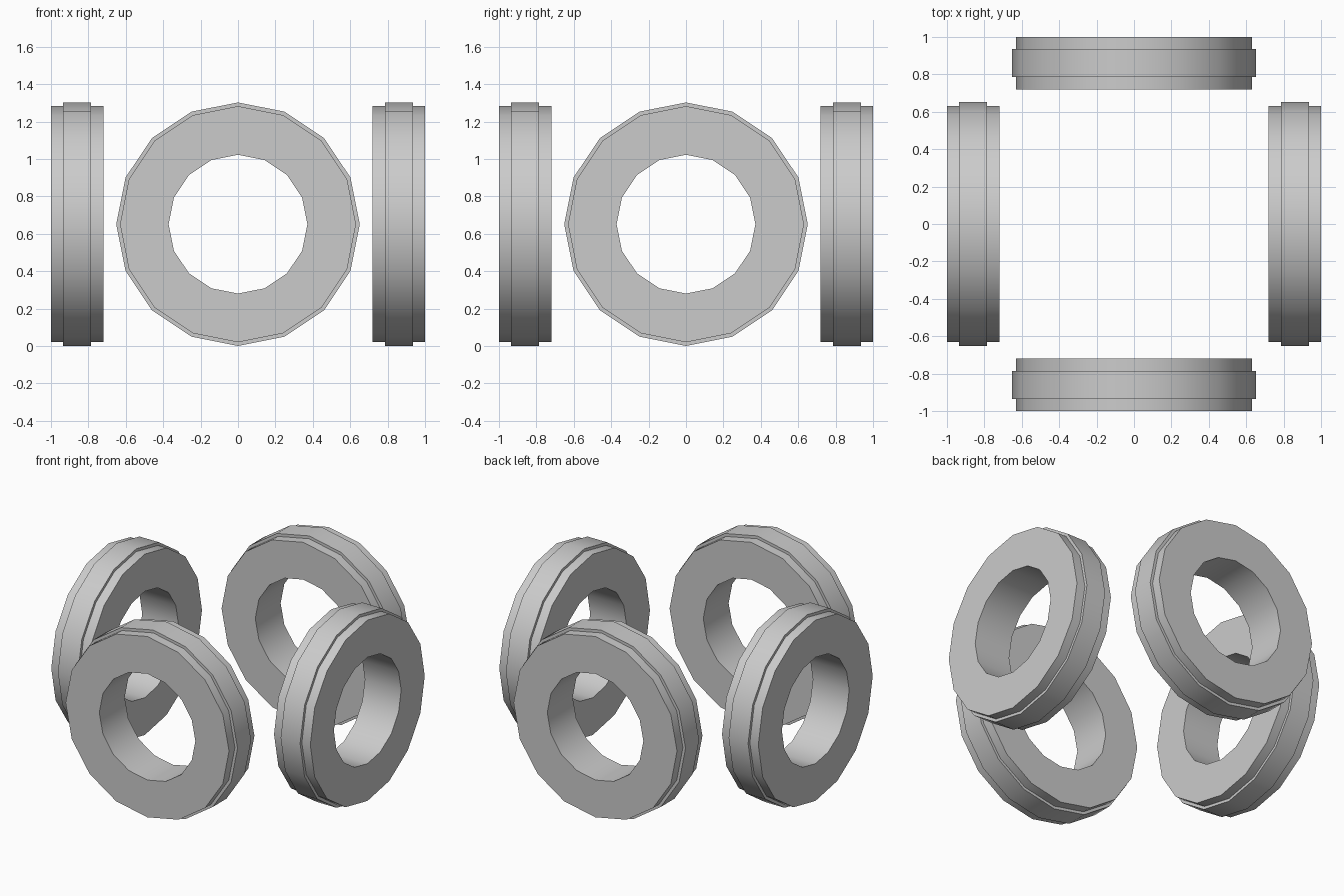
import bpy, bmesh, math
from mathutils import Matrix

if "Cube" in bpy.data.objects:
    bpy.data.objects.remove(bpy.data.objects["Cube"])

SIDES = 16
R_IN, R_OUT, R_BAND = 0.371, 0.631, 0.651
HALF_W, HALF_BAND = 0.14, 0.075
OFFSET = 0.86

grey = bpy.data.materials.new("plain grey")
grey.diffuse_color = (0.6, 0.6, 0.6, 1)
grey.use_nodes = True
grey.node_tree.nodes["Principled BSDF"].inputs["Base Color"].default_value = grey.diffuse_color

# Cross-section of a ring: (radius, position along the axle)
PROFILE = [(R_IN, -HALF_W), (R_OUT, -HALF_W), (R_OUT, -HALF_BAND), (R_BAND, -HALF_BAND),
           (R_BAND, HALF_BAND), (R_OUT, HALF_BAND), (R_OUT, HALF_W), (R_IN, HALF_W)]


def ring(name, turn):
    """Lathe the closed profile around the y axis, then place it by turning about z."""
    bm = bmesh.new()
    loops = []
    for i in range(SIDES):
        a = 2 * math.pi * i / SIDES
        loops.append([bm.verts.new((r * math.sin(a), y, r * math.cos(a))) for r, y in PROFILE])
    n = len(PROFILE)
    for i in range(SIDES):
        p, q = loops[i], loops[(i + 1) % SIDES]
        for j in range(n):
            k = (j + 1) % n
            bm.faces.new((p[j], p[k], q[k], q[j]))
    bmesh.ops.recalc_face_normals(bm, faces=bm.faces)
    place = Matrix.Rotation(turn, 4, 'Z') @ Matrix.Translation((0, -OFFSET, R_BAND))
    bmesh.ops.transform(bm, matrix=place, verts=bm.verts)
    mesh = bpy.data.meshes.new(name)
    bm.to_mesh(mesh)
    bm.free()
    mesh.materials.append(grey)
    obj = bpy.data.objects.new(name, mesh)
    bpy.context.collection.objects.link(obj)
    # Smooth round the ring, sharp at the steps
    bpy.ops.object.select_all(action='DESELECT')
    obj.select_set(True)
    bpy.context.view_layer.objects.active = obj
    bpy.ops.object.shade_smooth_by_angle(angle=math.radians(30))


# Four rings standing on the sides of a square
for i, side in enumerate(("front", "right", "back", "left")):
    ring(side + "_ring", i * math.pi / 2)
